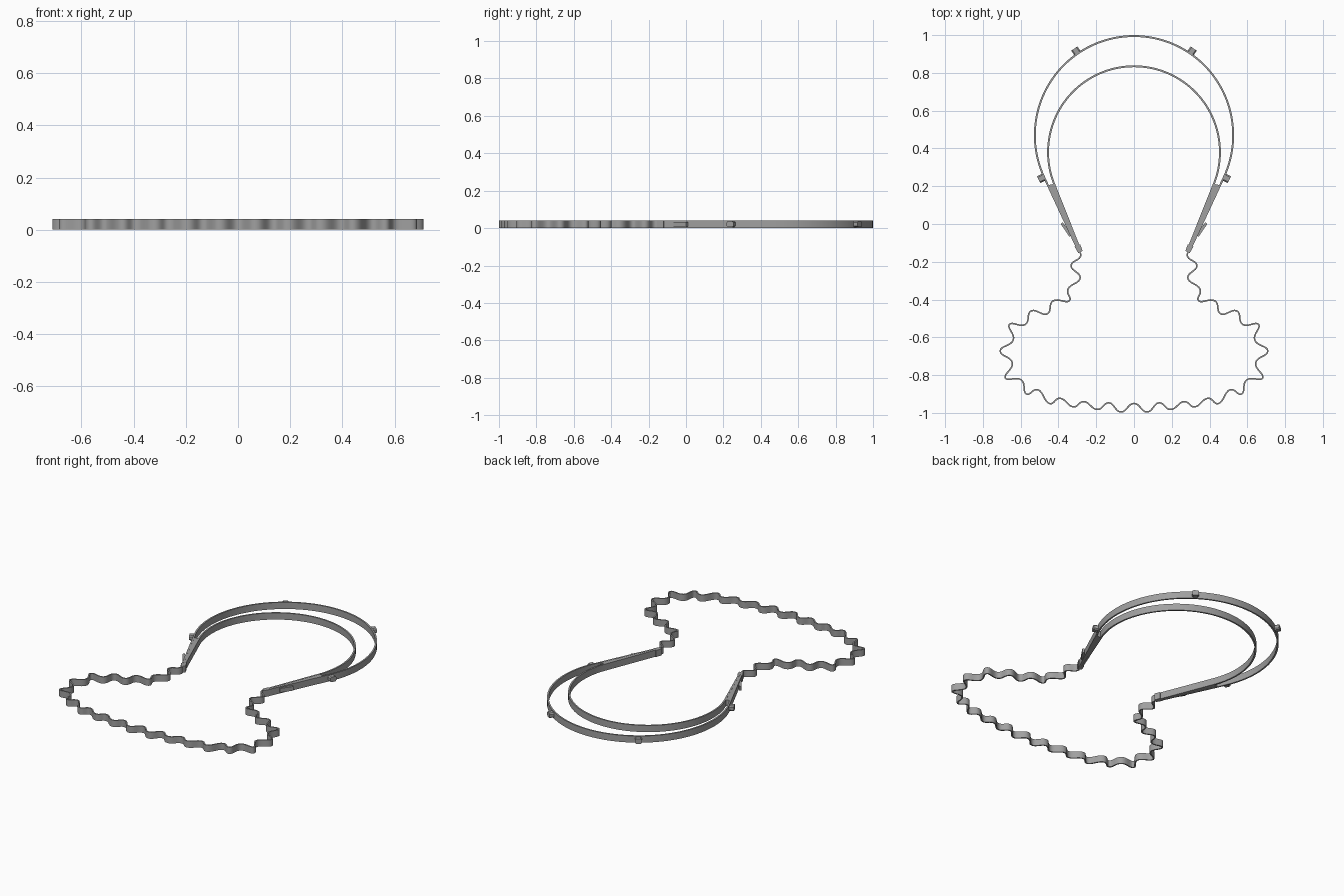
import bpy
import bmesh
import math
from mathutils import Vector
from mathutils.geometry import interpolate_bezier

cube = bpy.data.objects.get("Cube")
if cube:
    bpy.data.objects.remove(cube, do_unlink=True)

HEIGHT = 0.042
GREY = (0.35, 0.35, 0.35, 1.0)

steel = bpy.data.materials.new("grey_metal")
steel.use_nodes = True
steel.diffuse_color = GREY
steel.node_tree.nodes["Principled BSDF"].inputs["Base Color"].default_value = GREY


def finish(name, bm, smooth=False):
    """Turn a bmesh into a named object with the shared material."""
    bmesh.ops.recalc_face_normals(bm, faces=bm.faces)
    mesh = bpy.data.meshes.new(name)
    bm.to_mesh(mesh)
    bm.free()
    mesh.materials.append(steel)
    part = bpy.data.objects.new(name, mesh)
    bpy.context.collection.objects.link(part)
    if smooth:
        bpy.ops.object.select_all(action="DESELECT")
        part.select_set(True)
        bpy.context.view_layer.objects.active = part
        bpy.ops.object.shade_smooth_by_angle(angle=math.radians(40))
    return part


def mirrored(points):
    """Continue a right-hand path that ends on x = 0 across to the other side."""
    return points + [Vector((-p.x, p.y)) for p in reversed(points[:-1])]


def ribbon(name, path, thickness):
    """Upright strip of constant thickness that follows a flat path."""
    bm = bmesh.new()
    rings = []
    for i, p in enumerate(path):
        along = path[min(i + 1, len(path) - 1)] - path[max(i - 1, 0)]
        side = Vector((-along.y, along.x)).normalized() * thickness / 2
        a, b = p - side, p + side
        rings.append([bm.verts.new((q.x, q.y, z))
                      for q, z in ((a, 0), (b, 0), (b, HEIGHT), (a, HEIGHT))])
    for r, s in zip(rings, rings[1:]):
        for k in range(4):
            n = (k + 1) % 4
            bm.faces.new((r[k], r[n], s[n], s[k]))
    bm.faces.new(rings[0])
    bm.faces.new(rings[-1])
    return finish(name, bm, smooth=True)


def prism(name, outline, low, high):
    """Flat outline raised between two heights."""
    bm = bmesh.new()
    face = bm.faces.new([bm.verts.new((p[0], p[1], low)) for p in outline])
    top = bmesh.ops.extrude_face_region(bm, geom=[face])
    moved = [v for v in top["geom"] if isinstance(v, bmesh.types.BMVert)]
    bmesh.ops.translate(bm, verts=moved, vec=(0, 0, high - low))
    return finish(name, bm)


def hoop_path(end, centre_y, radius):
    """Straight leg tangent to a circle, then an arc to the top; also the tangent point."""
    to_centre = Vector((0, centre_y)) - end
    reach = to_centre.length
    angle = math.atan2(to_centre.y, to_centre.x) - math.asin(radius / reach)
    leg = math.sqrt(reach ** 2 - radius ** 2)
    tangent = end + leg * Vector((math.cos(angle), math.sin(angle)))
    start = angle - math.pi / 2
    steps = 48
    arc = []
    for i in range(steps + 1):
        t = start + (math.pi / 2 - start) * i / steps
        arc.append(Vector((radius * math.cos(t), centre_y + radius * math.sin(t))))
    arc[-1].x = 0
    return [end] + arc, tangent


# Two headband hoops
outer_end, inner_end = Vector((0.3, -0.13)), Vector((0.287, -0.13))
outer, outer_tangent = hoop_path(outer_end, 0.47, 0.525)
inner, inner_tangent = hoop_path(inner_end, 0.38, 0.455)
ribbon("outer_hoop", mirrored(outer), 0.01)
ribbon("inner_hoop", mirrored(inner), 0.01)

# Wavy band: alternating crests and troughs of the right half
extremes = [Vector(p) for p in (
    (.292, -.14), (.285, -.175), (.333, -.222), (.285, -.286), (.349, -.344),
    (.343, -.407), (.428, -.407), (.46, -.476), (.544, -.46), (.576, -.532),
    (.66, -.532), (.639, -.614), (.708, -.672), (.644, -.735), (.681, -.815),
    (.597, -.825), (.57, -.9), (.507, -.878), (.449, -.95), (.39, -.923),
    (.322, -.968), (.264, -.94), (.195, -.982), (.132, -.947), (.069, -.995),
    (0, -.95))]
knots = mirrored(extremes)
last = len(knots) - 1
handles = [(knots[min(i + 1, last)] - knots[max(i - 1, 0)]) * 0.23 for i in range(last + 1)]
wave = [knots[0]]
for i in range(last):
    wave += interpolate_bezier(knots[i], knots[i] + handles[i],
                               knots[i + 1] - handles[i + 1], knots[i + 1], 9)[1:]
ribbon("wavy_band", [Vector((p[0], p[1])) for p in wave], 0.008)


def clip(name, base, normal):
    """Small stud with chamfered corners standing out from the outer hoop."""
    bm = bmesh.new()
    side = Vector((-normal.y, normal.x))
    half, tall, cut = 0.02, 0.016, 0.007
    section = ((half, cut - tall), (half, tall - cut), (half - cut, tall), (cut - half, tall),
               (-half, tall - cut), (-half, cut - tall), (cut - half, -tall), (half - cut, -tall))
    ends = []
    for depth in (0, 0.032):
        ring = []
        for u, z in section:
            p = base + normal * depth + side * u
            ring.append(bm.verts.new((p.x, p.y, HEIGHT / 2 + z)))
        ends.append(bm.faces.new(ring))
    bmesh.ops.bridge_loops(bm, edges=[e for f in ends for e in f.edges])
    finish(name, bm)


leg_dir = (outer_tangent - outer_end).normalized()
leg_out = Vector((leg_dir.y, -leg_dir.x))
upper_normal = Vector((0.31, 0.45)).normalized()
upper_base = Vector((0, 0.47)) + upper_normal * 0.525

for side_name, sign in (("left", 1), ("right", -1)):
    def flip(p):
        return Vector((p.x * sign, p.y))

    # Studs on the hoop
    clip(side_name + "_upper_clip", flip(upper_base), flip(upper_normal))
    clip(side_name + "_lower_clip", flip(outer_tangent), flip(leg_out))

    # Solid wedge joining the hoops
    wedge = [inner_end, inner_tangent, outer_end + leg_dir * 0.37, outer_end]
    prism(side_name + "_wedge", [flip(p) for p in wedge], 0.001, HEIGHT - 0.001)

    # Joint block at the foot of the wedge
    foot = Vector((0.292, -0.13))
    block = [foot + leg_dir * a + leg_out * b
             for a, b in ((-0.02, -0.013), (0.018, -0.016), (0.018, 0.016), (-0.02, 0.013))]
    prism(side_name + "_joint", [flip(p) for p in block], 0, HEIGHT)

    # Flared tab on the outside of the leg
    tab = [outer_end + leg_dir * a + leg_out * b
           for a, b in ((0.075, 0), (0.075, 0.012), (0.155, 0.025), (0.16, 0.012), (0.1, 0))]
    prism(side_name + "_tab", [flip(p) for p in tab], 0.008, HEIGHT - 0.008)
